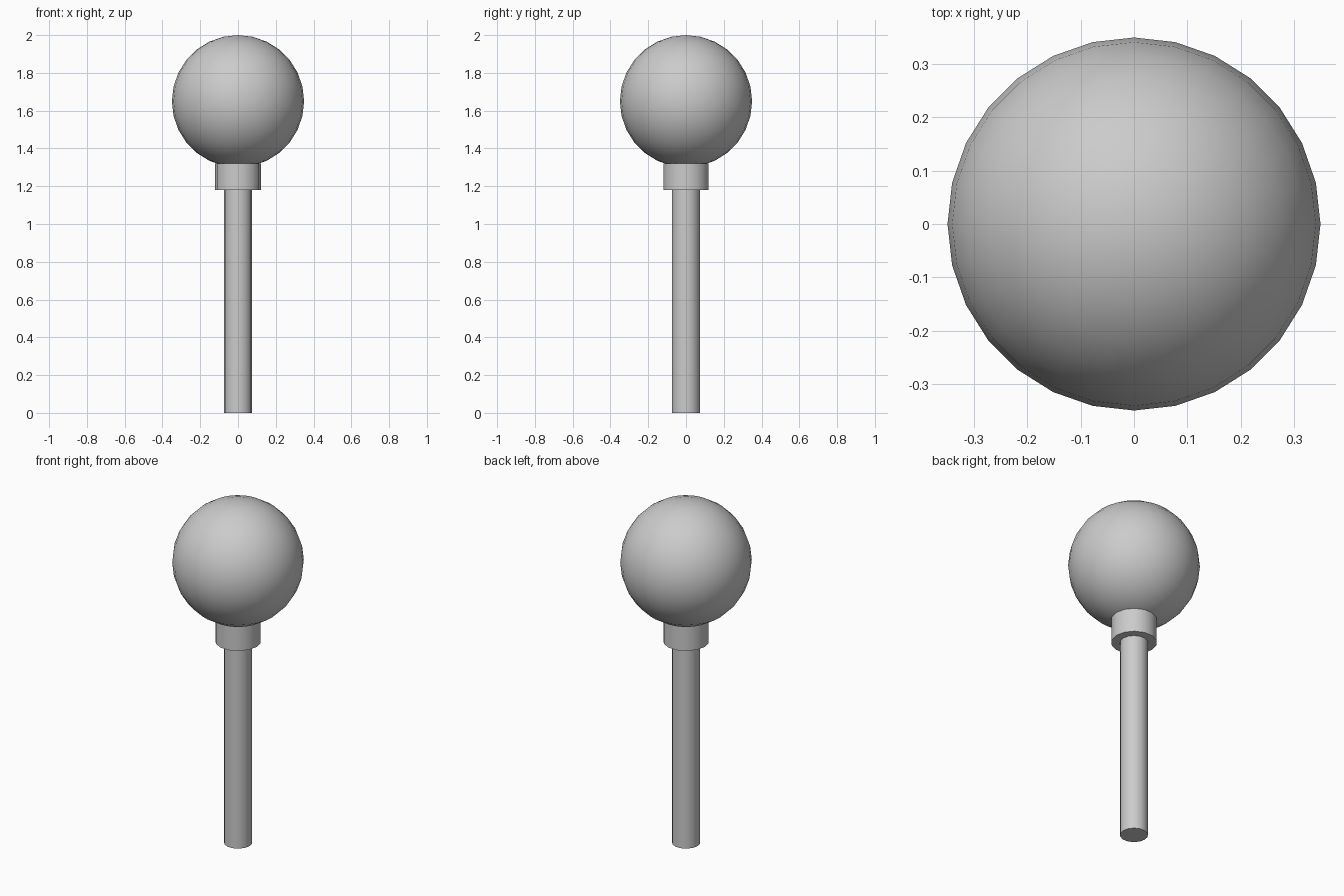
import bpy
import math

cube = bpy.data.objects.get("Cube")
if cube:
    bpy.data.objects.remove(cube, do_unlink=True)

grey = bpy.data.materials.new("plain grey")
grey.use_nodes = True
colour = (0.6, 0.6, 0.6, 1)
grey.diffuse_color = colour
grey.node_tree.nodes["Principled BSDF"].inputs["Base Color"].default_value = colour


def finish(name):
    obj = bpy.context.object
    obj.name = name
    obj.data.materials.append(grey)
    bpy.ops.object.shade_smooth_by_angle(angle=math.radians(40))
    return obj


def rod(name, radius, bottom, top, sides=14):
    # Turned so that a corner lies on the x axis
    bpy.ops.mesh.primitive_cylinder_add(
        vertices=sides, radius=radius, depth=top - bottom,
        location=(0, 0, (bottom + top) / 2), rotation=(0, 0, math.pi / 2))
    return finish(name)


# Handle and collar
rod("stem", 0.075, 0, 1.2)
rod("collar", 0.122, 1.18, 1.32)

# Round head
bpy.ops.mesh.primitive_uv_sphere_add(
    segments=28, ring_count=14, radius=0.35, location=(0, 0, 1.65))
finish("head")
